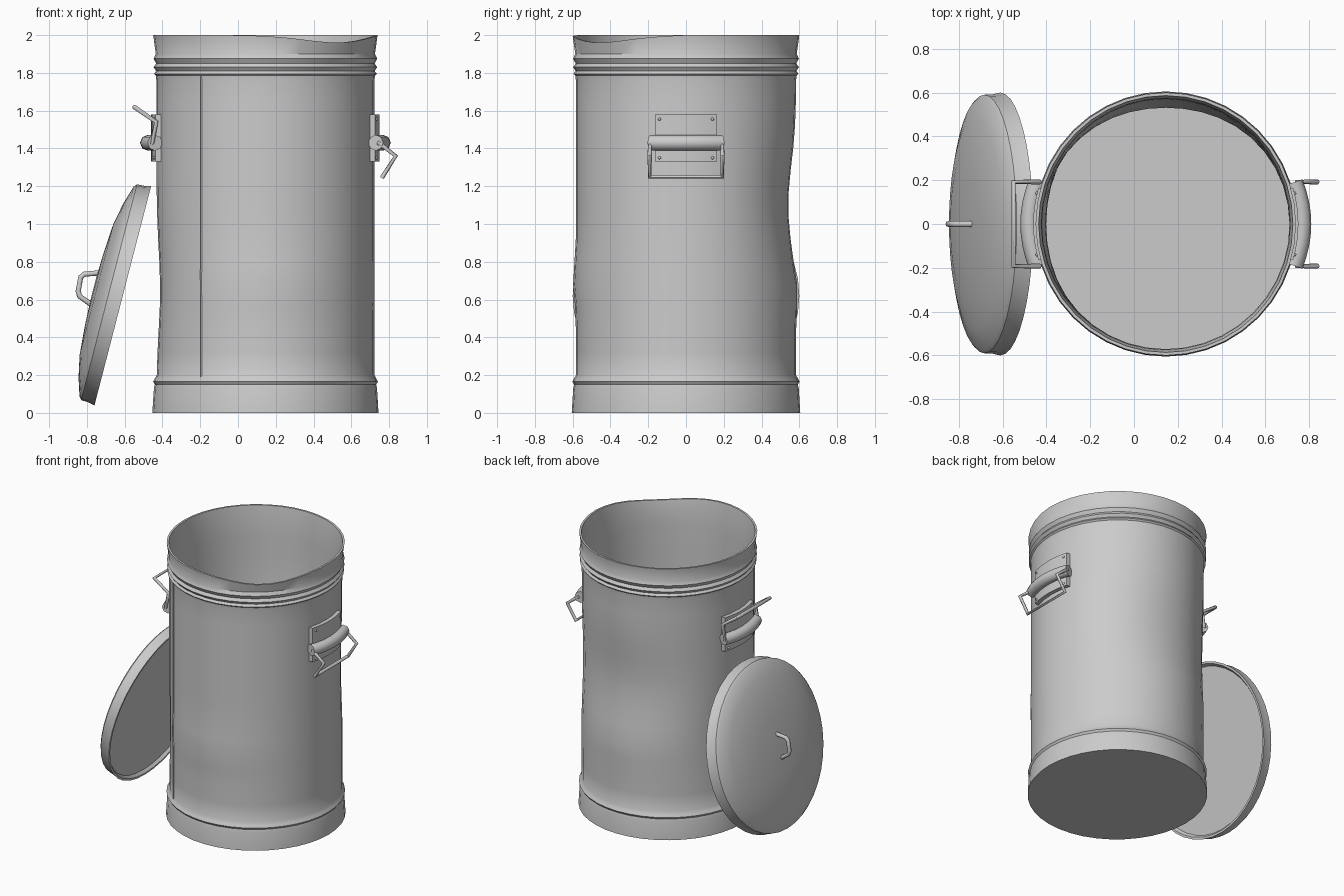
import bpy, bmesh, math
from mathutils import Vector

if "Cube" in bpy.data.objects:
    bpy.data.objects.remove(bpy.data.objects["Cube"])

CX = 0.145   # centre of the can
SEG = 40


def finish(obj, angle=35):
    bpy.ops.object.select_all(action='DESELECT')
    obj.select_set(True)
    bpy.context.view_layer.objects.active = obj
    if obj.type == 'CURVE':
        bpy.ops.object.convert(target='MESH')
        obj = bpy.context.view_layer.objects.active
    bpy.ops.object.shade_smooth_by_angle(angle=math.radians(angle))
    return obj


def from_bmesh(name, bm, angle=35):
    bmesh.ops.recalc_face_normals(bm, faces=bm.faces)
    mesh = bpy.data.meshes.new(name)
    bm.to_mesh(mesh)
    bm.free()
    obj = bpy.data.objects.new(name, mesh)
    bpy.context.collection.objects.link(obj)
    return finish(obj, angle)


def revolve(name, profile, place, angle=35):
    """Revolve (radius, height) points, closing both ends with flat caps."""
    bm = bmesh.new()
    rings = []
    for r, h in profile:
        rings.append([bm.verts.new(place(r, 2 * math.pi * i / SEG, h)) for i in range(SEG)])
    for a, b in zip(rings, rings[1:]):
        for i in range(SEG):
            j = (i + 1) % SEG
            bm.faces.new((a[i], a[j], b[j], b[i]))
    bm.faces.new(rings[0])
    bm.faces.new(rings[-1])
    return from_bmesh(name, bm, angle)


def wire(name, pts, radius):
    cu = bpy.data.curves.new(name, 'CURVE')
    cu.dimensions = '3D'
    cu.bevel_depth = radius
    cu.bevel_resolution = 2
    cu.use_fill_caps = True
    sp = cu.splines.new('POLY')
    sp.points.add(len(pts) - 1)
    for p, co in zip(sp.points, pts):
        p.co = (*co, 1)
    obj = bpy.data.objects.new(name, cu)
    bpy.context.collection.objects.link(obj)
    return finish(obj, 50)


def bump(x, centre, width):
    return math.exp(-((x - centre) / width) ** 2)


def can_point(r, a, z):
    """Place a can vertex, with the dents of the body and the bent rim."""
    deg = math.degrees(a)
    r -= 0.042 * bump(deg, 90, 45) * bump(z, 1.1, 0.3)
    r += 0.012 * bump(deg, 90, 40) * bump(z, 0.65, 0.12)
    r -= 0.02 * bump(deg, 180, 35) * bump(z, 0.65, 0.3)
    r += 0.015 * bump(deg, 270, 40) * bump(z, 0.7, 0.12)
    if z > 1.9:
        z -= 0.04 * bump(deg, 310, 28) * (z - 1.9) / 0.1
    return Vector((CX + 0.99 * r * math.cos(a), r * math.sin(a), z))


# Can: flared foot, beads, body, rim, then back down inside to the floor
body = [(0.583, 0.2 + 0.12 * i) for i in range(14)]
outer = [(0.605, 0), (0.597, 0.13), (0.592, 0.15), (0.602, 0.165), (0.594, 0.18),
         *body, (0.586, 1.785), (0.596, 1.795), (0.584, 1.81), (0.598, 1.83),
         (0.584, 1.85), (0.598, 1.875), (0.586, 1.9), (0.6, 2.0)]
inner = [(0.586, 2.0), (0.574, 1.9), (0.572, 1.8)]
inner += [(r - 0.012, z) for r, z in reversed(body)] + [(0.575, 0.1), (0.58, 0.015)]
revolve("can", outer + inner, can_point)

# Vertical seam on the front left
bm = bmesh.new()
seam_a = math.radians(234)
for k in range(15):
    z = 0.17 + 1.62 * k / 14
    for da, dr in ((-0.012, -0.004), (0, 0.006), (0.012, -0.004)):
        bm.verts.new(can_point(0.583 + dr, seam_a + da, z))
bm.verts.ensure_lookup_table()
for k in range(14):
    for j in range(2):
        i = 3 * k + j
        bm.faces.new([bm.verts[n] for n in (i, i + 1, i + 4, i + 3)])
from_bmesh("seam", bm)

# Side handles: curved plate, rivets, rolled sleeve and wire bail
bails = {1: [(0.60, 1.43), (0.69, 1.36), (0.62, 1.25)],
         -1: [(0.60, 1.43), (0.578, 1.54), (0.695, 1.62)]}
for s, side in ((1, "right"), (-1, "left")):
    bm = bmesh.new()
    N = 8
    cols = []
    for i in range(N + 1):
        y = -0.165 + 0.33 * i / N
        base = math.sqrt(0.583 ** 2 - y * y)
        cols.append([bm.verts.new((CX + s * (base + d), y, z)) for d, z in
                     ((-0.012, 1.33), (0.022, 1.33), (0.022, 1.58), (-0.012, 1.58))])
    for a, b in zip(cols, cols[1:]):
        for j in range(4):
            k = (j + 1) % 4
            bm.faces.new((a[j], a[k], b[k], b[j]))
    bm.faces.new(cols[0])
    bm.faces.new(cols[-1])
    from_bmesh(side + "_handle_plate", bm)

    bm = bmesh.new()
    for y in (-0.14, 0.14):
        for z in (1.35, 1.555):
            new = bmesh.ops.create_icosphere(bm, subdivisions=1, radius=0.009)["verts"]
            bmesh.ops.translate(bm, verts=new, vec=(CX + s * 0.588, y, z))
    from_bmesh(side + "_rivets", bm, 60)

    sleeve = [(CX + s * (0.622 - 0.038 * (y / 0.19) ** 2), y, 1.43)
              for y in (-0.19 + 0.38 * i / 8 for i in range(9))]
    wire(side + "_handle_sleeve", sleeve, 0.042)

    path = [(x, -0.192, z) for x, z in bails[s]]
    path += [(x, 0.192, z) for x, z in reversed(bails[s])]
    path = [(0.59, -0.12, 1.43)] + path + [(0.59, 0.12, 1.43)]
    wire(side + "_bail", [(CX + s * x, y, z) for x, y, z in path], 0.012)

# Lid leaning on the left: origin at rim centre, u up the slope, n outward
O = Vector((-0.61, 0, 0.62))
u = Vector((0.25, 0, 0.968)).normalized()
n = Vector((-0.968, 0, 0.25)).normalized()


def lid_point(r, a, h):
    return O + u * (r * math.cos(a)) + Vector((0, r * math.sin(a), 0)) + n * h


revolve("lid", [(0.57, 0.02), (0.585, 0.0), (0.6, 0.0), (0.592, 0.035), (0.59, 0.075),
                (0.575, 0.088), (0.48, 0.118), (0.36, 0.143), (0.2, 0.155),
                (0.06, 0.16)], lid_point)

# Lid grip
grip = [(0.09, 0.14), (0.06, 0.225), (0.04, 0.24), (-0.035, 0.235), (-0.06, 0.22), (-0.09, 0.14)]
wire("lid_grip", [O + u * a + n * h for a, h in grip], 0.014)
